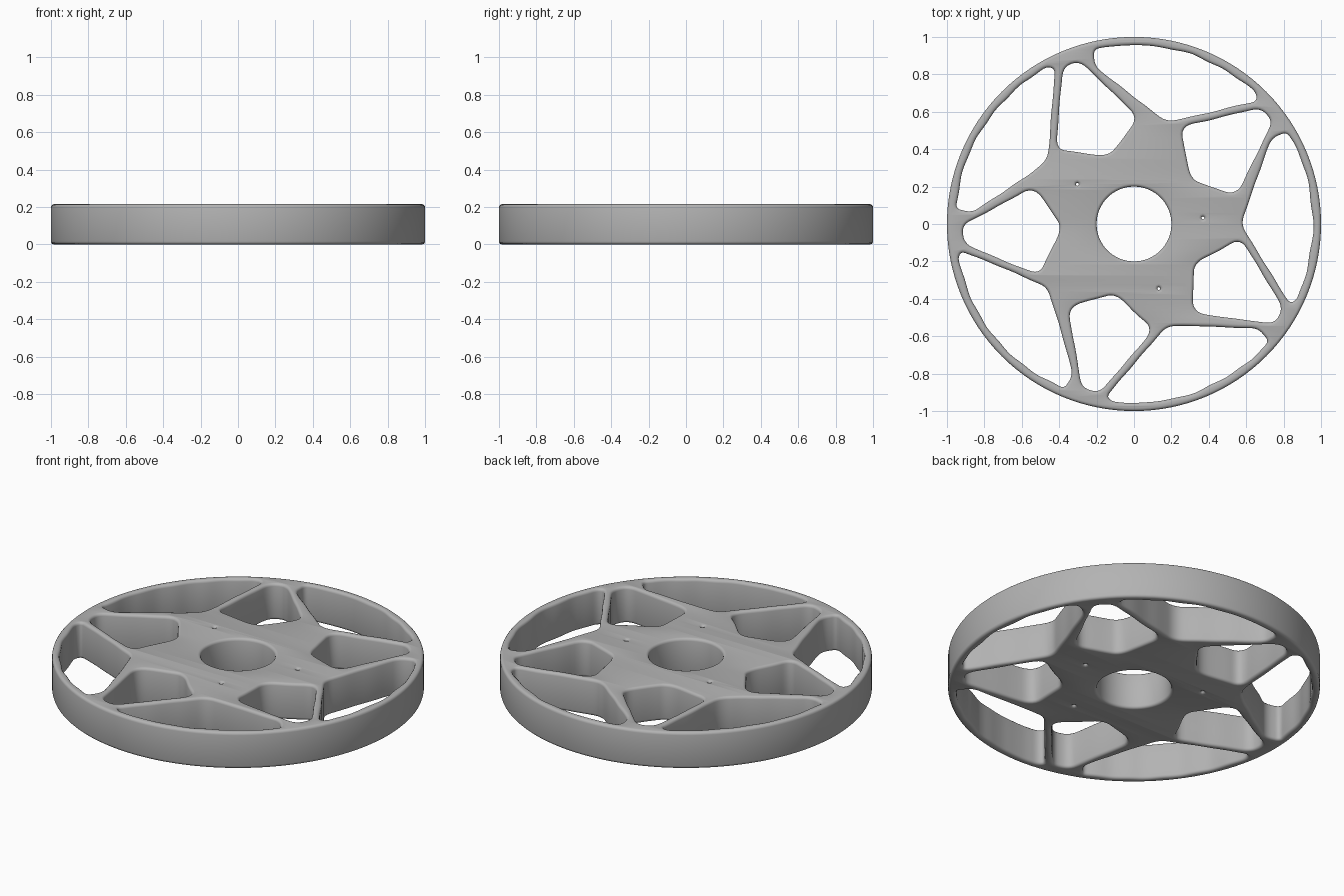
import bpy, bmesh
from math import sin, cos, radians, tau
from mathutils import Vector

if "Cube" in bpy.data.objects:
    bpy.data.objects.remove(bpy.data.objects["Cube"])

HEIGHT, EDGE, ARMS = 0.215, 0.016, 5


def polar(r, deg):
    return Vector((r * cos(radians(deg)), r * sin(radians(deg))))


def circle(r, n, centre=Vector((0, 0))):
    return [centre + polar(r, 360 * i / n) for i in range(n)]


def rounded(corners, turn, steps=6):
    """Polygon from (radius, angle, corner size) with softened corners."""
    pts = [(polar(r, a + turn), c) for r, a, c in corners]
    out = []
    for i, (p, c) in enumerate(pts):
        a, b = pts[i - 1][0], pts[(i + 1) % len(pts)][0]
        p0 = p + (a - p).normalized() * min(c, (a - p).length * 0.45)
        p1 = p + (b - p).normalized() * min(c, (b - p).length * 0.45)
        for k in range(steps + 1):
            t = k / steps
            out.append(p0 * (1 - t) ** 2 + p * 2 * t * (1 - t) + p1 * t * t)
    return out


def wavy(points, phase, step=0.03):
    """Resample a loop and give it a slight hand-cast ripple."""
    out = []
    for i, p in enumerate(points):
        q = points[(i + 1) % len(points)]
        n = max(1, int((q - p).length / step))
        out += [p.lerp(q, k / n) for k in range(n)]
    return [p * (1 + 0.005 * sin(27 * p.x + 2 * phase) * cos(23 * p.y + phase)) for p in out]


# Window inside each pair of spokes, pointing at the rim
spoke_window = [(0.92, 0.5, 0.05), (0.92, 6.5, 0.05), (0.575, 28.5, 0.07),
                (0.48, 19, 0.08), (0.385, 3, 0.08), (0.44, -8, 0.08), (0.57, -20.5, 0.07)]

# Window between neighbouring spoke pairs, following the rim
rim_window = [(0.87, -4, 0.04), (0.61, -27, 0.06), (0.575, -36, 0.06), (0.63, -44, 0.06),
              (0.93, -63, 0.03)]
rim_window += [(0.957, -61 + 56 * i / 12, 0.03) for i in range(13)]

# Plan outline: rim, bore, windows and bolt holes
loops = [circle(1.0, 128), circle(0.2, 64)]
for i in range(ARMS):
    turn = 36 + 360 / ARMS * i
    loops.append(wavy(rounded(spoke_window, turn), i))
    loops.append(wavy(rounded(rim_window, turn), i + 0.5))
for deg in (5, 145, -69):
    loops.append(circle(0.008, 8, polar(0.37, deg)))

curve = bpy.data.curves.new("wheel_outline", "CURVE")
curve.dimensions = "2D"
curve.fill_mode = "BOTH"
curve.extrude = HEIGHT / 2 - EDGE
curve.bevel_depth = EDGE
curve.bevel_resolution = 2
curve.offset = -EDGE
for loop in loops:
    spline = curve.splines.new("POLY")
    spline.points.add(len(loop) - 1)
    for point, p in zip(spline.points, loop):
        point.co = (p.x, p.y, 0, 1)
    spline.use_cyclic_u = True

wheel = bpy.data.objects.new("spoked_wheel", curve)
bpy.context.collection.objects.link(wheel)
bpy.ops.object.select_all(action="DESELECT")
wheel.select_set(True)
bpy.context.view_layer.objects.active = wheel
bpy.ops.object.convert(target="MESH")
wheel = bpy.context.object

# Weld caps to walls and stand the wheel on the ground
bm = bmesh.new()
bm.from_mesh(wheel.data)
bmesh.ops.remove_doubles(bm, verts=bm.verts, dist=0.0005)
bmesh.ops.translate(bm, verts=bm.verts, vec=(0, 0, HEIGHT / 2))
bmesh.ops.recalc_face_normals(bm, faces=bm.faces)
bm.to_mesh(wheel.data)
bm.free()

# Plain grey finish
grey = bpy.data.materials.new("plain_grey")
grey.use_nodes = True
color = (0.45, 0.45, 0.45, 1)
grey.diffuse_color = color
grey.node_tree.nodes["Principled BSDF"].inputs["Base Color"].default_value = color
wheel.data.materials.clear()
wheel.data.materials.append(grey)
bpy.ops.object.shade_smooth_by_angle(angle=radians(40))
